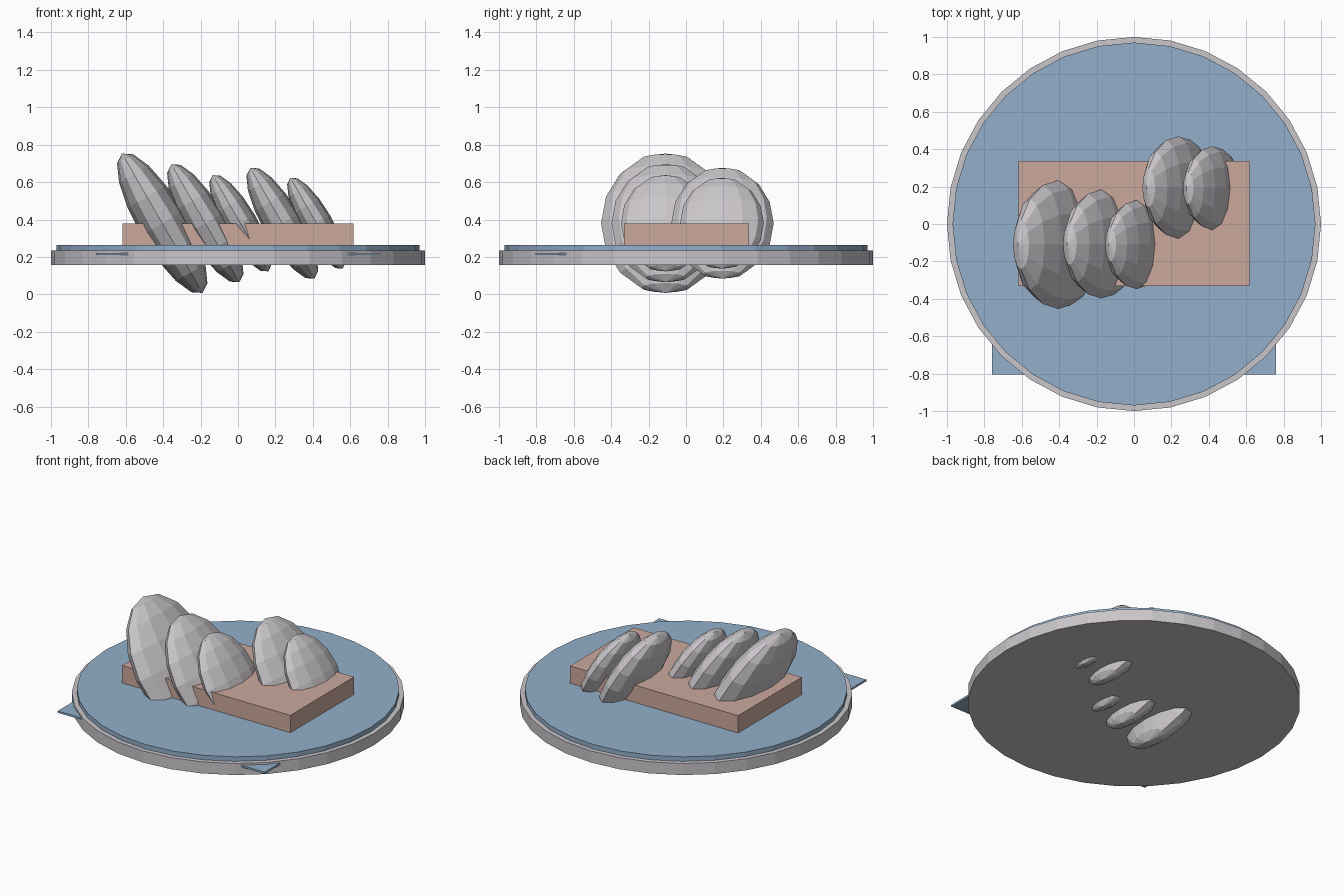
import bpy
import math

cube = bpy.data.objects.get("Cube")
if cube:
    bpy.data.objects.remove(cube, do_unlink=True)


def material(name, rgb):
    mat = bpy.data.materials.new(name)
    mat.use_nodes = True
    mat.diffuse_color = (*rgb, 1)
    mat.node_tree.nodes["Principled BSDF"].inputs["Base Color"].default_value = (*rgb, 1)
    return mat


GREY = material("pale grey", (0.59, 0.565, 0.595))
BLUE = material("soft blue", (0.29, 0.43, 0.59))
TAN = material("dusty pink", (0.60, 0.395, 0.335))


def finish(name, mat):
    obj = bpy.context.object
    obj.name = name
    obj.data.materials.append(mat)
    return obj


def disc(name, radius, low, high, mat):
    bpy.ops.mesh.primitive_cylinder_add(
        vertices=32, radius=radius, depth=high - low, location=(0, 0, (low + high) / 2))
    return finish(name, mat)


def block(name, low, high, mat):
    centre = [(a + b) / 2 for a, b in zip(low, high)]
    bpy.ops.mesh.primitive_cube_add(size=1, location=centre)
    bpy.context.object.scale = [b - a for a, b in zip(low, high)]
    return finish(name, mat)


# Round plate with a raised inlay
disc("plate", 1.0, 0.158, 0.235, GREY)
disc("plate_inlay", 0.97, 0.235, 0.265, BLUE)

# Thin sheet whose front corners poke out of the rim
block("corner_sheet", (-0.76, -0.805, 0.21), (0.76, 0.5, 0.222), BLUE)

# Slab under the slices
block("slab", (-0.618, -0.332, 0.24), (0.617, 0.336, 0.38), TAN)

# Leaning flattened slices: x, y and overall size
SLICES = [
    (-0.405, -0.11, 0.43),
    (-0.175, -0.107, 0.364),
    (0.013, -0.11, 0.297),
    (0.237, 0.195, 0.342),
    (0.42, 0.192, 0.28),
]
for i, (x, y, size) in enumerate(SLICES, 1):
    bpy.ops.mesh.primitive_uv_sphere_add(
        segments=12, ring_count=8, radius=size, location=(x, y, 0.38),
        rotation=(0, math.radians(-30), 0))
    bpy.context.object.scale = (0.3, 0.8, 1)
    finish(f"slice_{i}", GREY)
